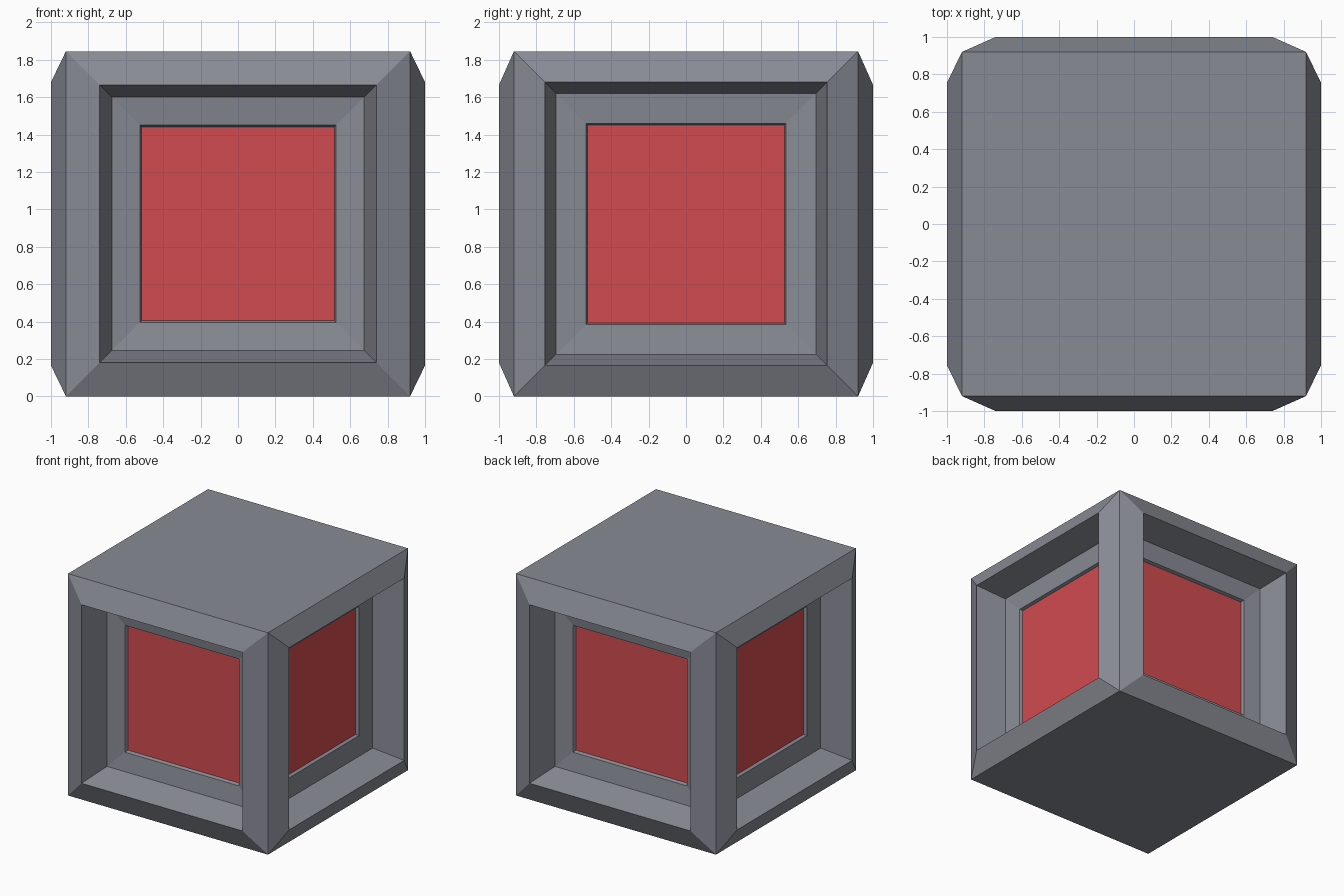
import bpy
import bmesh
from mathutils import Matrix, Vector

old = bpy.data.objects.get("Cube")
if old:
    bpy.data.objects.remove(old, do_unlink=True)


def make_material(name, color):
    mat = bpy.data.materials.new(name)
    mat.use_nodes = True
    mat.diffuse_color = (*color, 1)
    bsdf = mat.node_tree.nodes["Principled BSDF"]
    bsdf.inputs["Base Color"].default_value = (*color, 1)
    bsdf.inputs["Roughness"].default_value = 0.8
    return mat


grey = make_material("slate grey", (0.25, 0.26, 0.30))
red = make_material("panel red", (0.64, 0.07, 0.08))

HALF, HEIGHT = 0.92, 1.845

# Inset steps per side (thickness, depth): chamfer, recess wall, sloped floor, panel lip
FRONT_STEPS = [(0.18, 0.08), (0.065, -0.243), (0.15, -0.022), (0.01, -0.025)]
SIDE_STEPS = [(0.165, 0.08), (0.06, -0.247), (0.16, -0.015), (0.008, -0.025)]


def inset_sides(bm, axis, steps):
    """Step in the pair of faces that look along one axis; the last face is red."""
    faces = [f for f in bm.faces if abs(f.normal[axis]) > 0.99]
    for thickness, depth in steps:
        bmesh.ops.inset_individual(bm, faces=faces, thickness=thickness,
                                   depth=depth, use_even_offset=True)
    for face in faces:
        face.material_index = 1


# Crate body with four framed, recessed panels and plain top and bottom
bm = bmesh.new()
size = Matrix.Diagonal(Vector((2 * HALF, 2 * HALF, HEIGHT, 1)))
bmesh.ops.create_cube(bm, size=1,
                      matrix=Matrix.Translation((0, 0, HEIGHT / 2)) @ size)
bm.normal_update()
inset_sides(bm, 1, FRONT_STEPS)
bm.normal_update()

# Only the two untouched outer faces still lie on the side planes
inset_sides(bm, 0, SIDE_STEPS)
bm.normal_update()

mesh = bpy.data.meshes.new("crate_body")
bm.to_mesh(mesh)
bm.free()
mesh.materials.append(grey)
mesh.materials.append(red)
body = bpy.data.objects.new("crate_body", mesh)
bpy.context.collection.objects.link(body)
